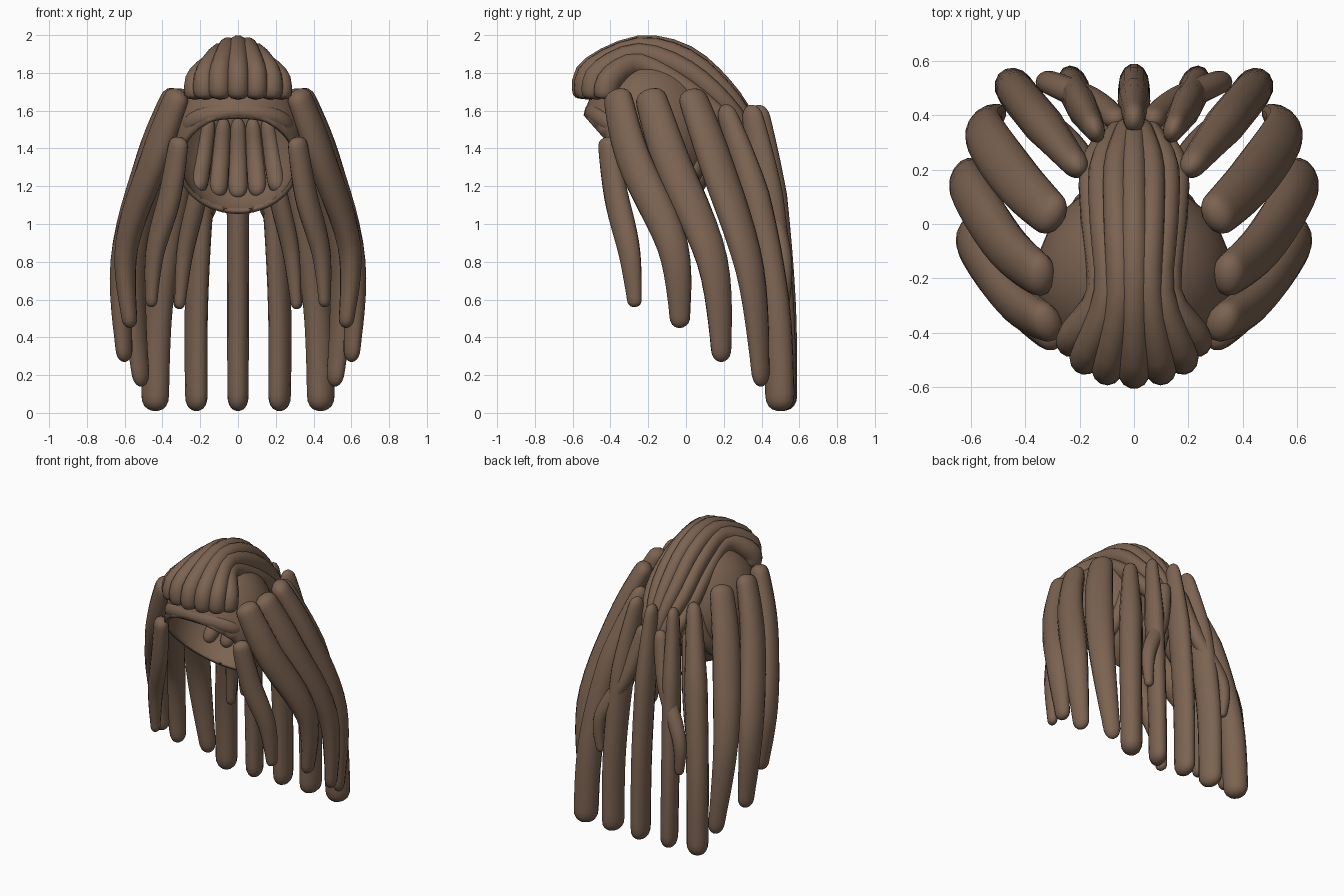
import bpy, bmesh, math
from mathutils import Vector

cube = bpy.data.objects.get("Cube")
if cube:
    bpy.data.objects.remove(cube)

brown = bpy.data.materials.new("hair_brown")
brown.use_nodes = True
colour = (0.2, 0.125, 0.083, 1)
brown.diffuse_color = colour
brown.node_tree.nodes["Principled BSDF"].inputs["Base Color"].default_value = colour

HEAD = Vector((0, -0.2, 1.45))
CAP = Vector((0.36, 0.36, 0.42))


def finish(name, bm):
    bmesh.ops.recalc_face_normals(bm, faces=bm.faces)
    mesh = bpy.data.meshes.new(name)
    bm.to_mesh(mesh)
    bm.free()
    mesh.materials.append(brown)
    obj = bpy.data.objects.new(name, mesh)
    bpy.context.collection.objects.link(obj)
    for other in bpy.context.selected_objects:
        other.select_set(False)
    obj.select_set(True)
    bpy.context.view_layer.objects.active = obj
    bpy.ops.object.shade_smooth_by_angle(angle=math.radians(50))
    return obj


def spline(points, t):
    """Smooth interpolation through the points, t in 0..1."""
    last = len(points) - 1
    i = min(int(t * last), last - 1)
    f = t * last - i
    a, b, c, d = (Vector(points[max(0, min(last, i + j))]) for j in range(-1, 3))
    return b + 0.5 * f * (c - a + f * (2 * a - 5 * b + 4 * c - d + f * (3 * b - a - 3 * c + d)))


def slim_tip(t):
    """Rounded root, full middle, slim tip."""
    return 0.72 + 0.28 * math.sin(math.pi * min(1, t * 1.1)) - 0.2 * t


def blunt_tip(t):
    """Narrow root, then nearly constant to a blunt tip."""
    return 0.55 + 0.45 * min(1, t * 3) - 0.1 * t


def even(t):
    return 1


def lock(name, path, width, depth=1.0, profile=slim_tip, cap=0.07, steps=28, sides=14):
    """Round-ended strand along a path; depth stretches it away from the head."""
    bm = bmesh.new()
    ts = [0.5 - 0.5 * math.cos(math.pi * i / steps) for i in range(steps + 1)]
    pts = [spline(path, t) for t in ts]
    rings = []
    for i, (t, p) in enumerate(zip(ts, pts)):
        along = (pts[min(i + 1, steps)] - pts[max(i - 1, 0)]).normalized()
        out = p - Vector((0, -0.1, min(p.z, HEAD.z)))
        out = (out - along * out.dot(along)).normalized()
        side = along.cross(out)
        s = min(1, min(t, 1 - t) / cap)
        w = width * profile(t) * max(0.12, math.sqrt(1 - (1 - s) ** 2))
        angles = [math.tau * k / sides for k in range(sides)]
        rings.append([bm.verts.new(p + side * w * math.cos(a) + out * w * depth * math.sin(a))
                      for a in angles])
    for ring, following in zip(rings, rings[1:]):
        for k in range(sides):
            m = (k + 1) % sides
            bm.faces.new((ring[k], ring[m], following[m], following[k]))
    bm.faces.new(rings[0])
    bm.faces.new(rings[-1])
    return finish(name, bm)


def lock_pair(name, width, depth, profile, *path):
    for label, sign in (("left", 1), ("right", -1)):
        lock(f"{label}_{name}", [(sign * x, y, z) for x, y, z in path], width, depth, profile)


# Skull cap: an ellipsoid sliced open toward the lower front
bm = bmesh.new()
bmesh.ops.create_uvsphere(bm, u_segments=40, v_segments=24, radius=1)
for v in bm.verts:
    v.co = HEAD + v.co * CAP
bmesh.ops.bisect_plane(bm, geom=bm.verts[:] + bm.edges[:] + bm.faces[:],
                       plane_co=(0, -0.52, 1.55), plane_no=(0, -0.5, -0.44), clear_outer=True)
skull_cap = finish("skull_cap", bm)
shell = skull_cap.modifiers.new("thickness", "SOLIDIFY")
shell.thickness = 0.025

# Brow band under the fringe
brow = [(0.27 * math.sin(a), -0.36 - 0.145 * math.cos(a), 1.5 + 0.1 * math.cos(a))
        for a in (math.pi * k / 8 for k in range(-4, 5))]
lock("brow_band", brow, 0.045, 0.7, even)

# Crest: seven strands fanned from fringe to nape
# Each station: y, z, gap between strands, sideways drop
stations = [(-0.53, 1.66, 0.073, 0), (-0.51, 1.81, 0.072, 0.005), (-0.25, 1.935, 0.04, 0.01),
            (0, 1.89, 0.047, 0.02), (0.2, 1.72, 0.05, 0.02), (0.32, 1.54, 0.028, 0.018),
            (0.35, 1.38, 0.015, 0.01)]
for k in range(-3, 4):
    fan = 3.15 * math.sin(0.42 * k)
    path = [(fan * gap, y + (0.012 * k * k if y < -0.4 else 0), z - drop * k * k)
            for y, z, gap, drop in stations]
    lock(f"crest_strand_{k + 4}", path, 0.063, 1.15, lambda t: 1 - 0.35 * t)

# Strands lining the inside of the back of the cap
for k in range(-2, 3):
    path = []
    for step in range(4):
        x = k * (0.075 + 0.01 * step)
        z = 1.56 - step * (0.14 - 0.003 * k * k)
        room = 1 - (x / CAP.x) ** 2 - ((z - HEAD.z) / CAP.z) ** 2
        path.append((x, HEAD.y + CAP.y * math.sqrt(max(room, 0)) - 0.03, z))
    lock(f"inner_strand_{k + 3}", path, 0.055, 0.9, lambda t: 0.7 + 0.3 * t, 0.2, 16)

# Side locks, front to back
lock_pair("temple_lock", 0.076, 0.8, slim_tip,
          (0.31, -0.42, 1.46), (0.36, -0.37, 1.15), (0.44, -0.3, 0.85), (0.46, -0.27, 0.56))
lock_pair("front_side_lock", 0.104, 0.76, slim_tip,
          (0.31, -0.37, 1.71), (0.44, -0.28, 1.35), (0.59, -0.07, 0.88), (0.57, -0.03, 0.45))
lock_pair("middle_side_lock", 0.108, 0.74, slim_tip,
          (0.33, -0.2, 1.71), (0.47, -0.08, 1.34), (0.61, 0.14, 0.8), (0.6, 0.19, 0.27))
lock_pair("rear_side_lock", 0.105, 0.74, slim_tip,
          (0.29, 0.02, 1.71), (0.43, 0.16, 1.32), (0.55, 0.34, 0.75), (0.51, 0.4, 0.14))

# Back locks
lock_pair("outer_back_lock", 0.078, 1.15, blunt_tip,
          (0.2, 0.2, 1.63), (0.33, 0.36, 1.15), (0.42, 0.47, 0.57), (0.44, 0.5, 0.01))
lock_pair("inner_back_lock", 0.062, 1.45, blunt_tip,
          (0.14, 0.34, 1.63), (0.19, 0.43, 1.15), (0.22, 0.49, 0.57), (0.22, 0.505, 0.01))
lock("centre_back_lock",
     [(0, 0.38, 1.63), (0, 0.45, 1.15), (0, 0.5, 0.57), (0, 0.51, 0.01)], 0.062, 1.45, blunt_tip)

# Shorter locks between the back ones
lock_pair("crossing_lock", 0.058, 0.9, slim_tip,
          (0.06, 0.38, 1.46), (0.15, 0.45, 1.12), (0.31, 0.52, 0.8), (0.31, 0.52, 0.55))
lock_pair("under_lock", 0.058, 0.9, slim_tip,
          (0.16, 0.2, 1.4), (0.22, 0.27, 1.12), (0.28, 0.34, 0.85), (0.31, 0.36, 0.55))
